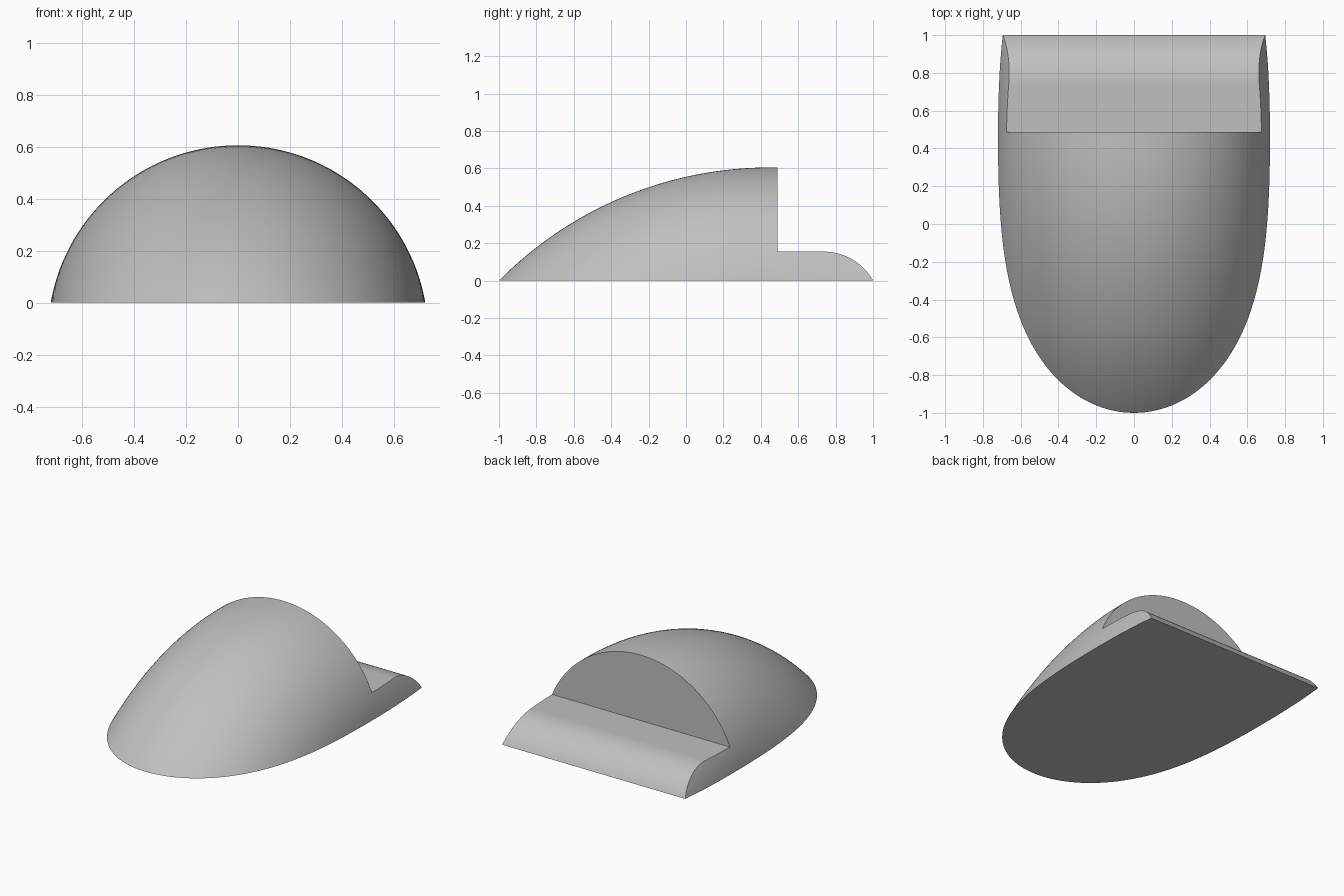
import bpy, bmesh, math

cube = bpy.data.objects.get("Cube")
if cube:
    bpy.data.objects.remove(cube)

grey = bpy.data.materials.new("plain_grey")
grey.use_nodes = True
colour = (0.53, 0.53, 0.53, 1)
grey.diffuse_color = colour
grey.node_tree.nodes["Principled BSDF"].inputs["Base Color"].default_value = colour

# Domed envelope: round cross-section swept along a long arc in the side plane
CENTRE_Y, DEPTH, SECTION = 0.45, 1.435, 0.731
outer = math.hypot(1 + CENTRE_Y, DEPTH)
bpy.ops.mesh.primitive_torus_add(
    location=(0, CENTRE_Y, -DEPTH), rotation=(0, math.pi / 2, 0),
    major_radius=outer - SECTION, minor_radius=SECTION,
    major_segments=320, minor_segments=160)
dome = bpy.context.object
dome.name = "dome_envelope"
dome.hide_render = True

# Side outline: flat base, upright step, low ledge and rounded rear lip
STEP_Y, LEDGE, LIP_Y = 0.488, 0.155, 0.735
run = 1 - LIP_Y
lip_radius = (run ** 2 + LEDGE ** 2) / (2 * LEDGE)
sweep = math.asin(run / lip_radius)
outline = [(-1.2, 0), (-1.2, 0.8), (STEP_Y, 0.8), (STEP_Y, LEDGE)]
STEPS = 24
for i in range(STEPS + 1):
    a = sweep * i / STEPS
    outline.append((LIP_Y + lip_radius * math.sin(a),
                    LEDGE - lip_radius * (1 - math.cos(a))))

bm = bmesh.new()
side = bm.faces.new([bm.verts.new((-1, y, z)) for y, z in outline])
wall = bmesh.ops.extrude_face_region(bm, geom=[side])
moved = [v for v in wall["geom"] if isinstance(v, bmesh.types.BMVert)]
bmesh.ops.translate(bm, verts=moved, vec=(2, 0, 0))
bmesh.ops.recalc_face_normals(bm, faces=bm.faces)
mesh = bpy.data.meshes.new("body")
bm.to_mesh(mesh)
bm.free()
mesh.materials.append(grey)
body = bpy.data.objects.new("body", mesh)
bpy.context.collection.objects.link(body)

# Keep only what lies inside both shapes
cut = body.modifiers.new("dome_trim", "BOOLEAN")
cut.operation = "INTERSECT"
cut.solver = "EXACT"
cut.object = dome
bpy.ops.object.select_all(action="DESELECT")
body.select_set(True)
bpy.context.view_layer.objects.active = body
bpy.ops.object.modifier_apply(modifier=cut.name)
bpy.data.objects.remove(dome)
bpy.ops.object.shade_smooth_by_angle(angle=math.radians(25))
